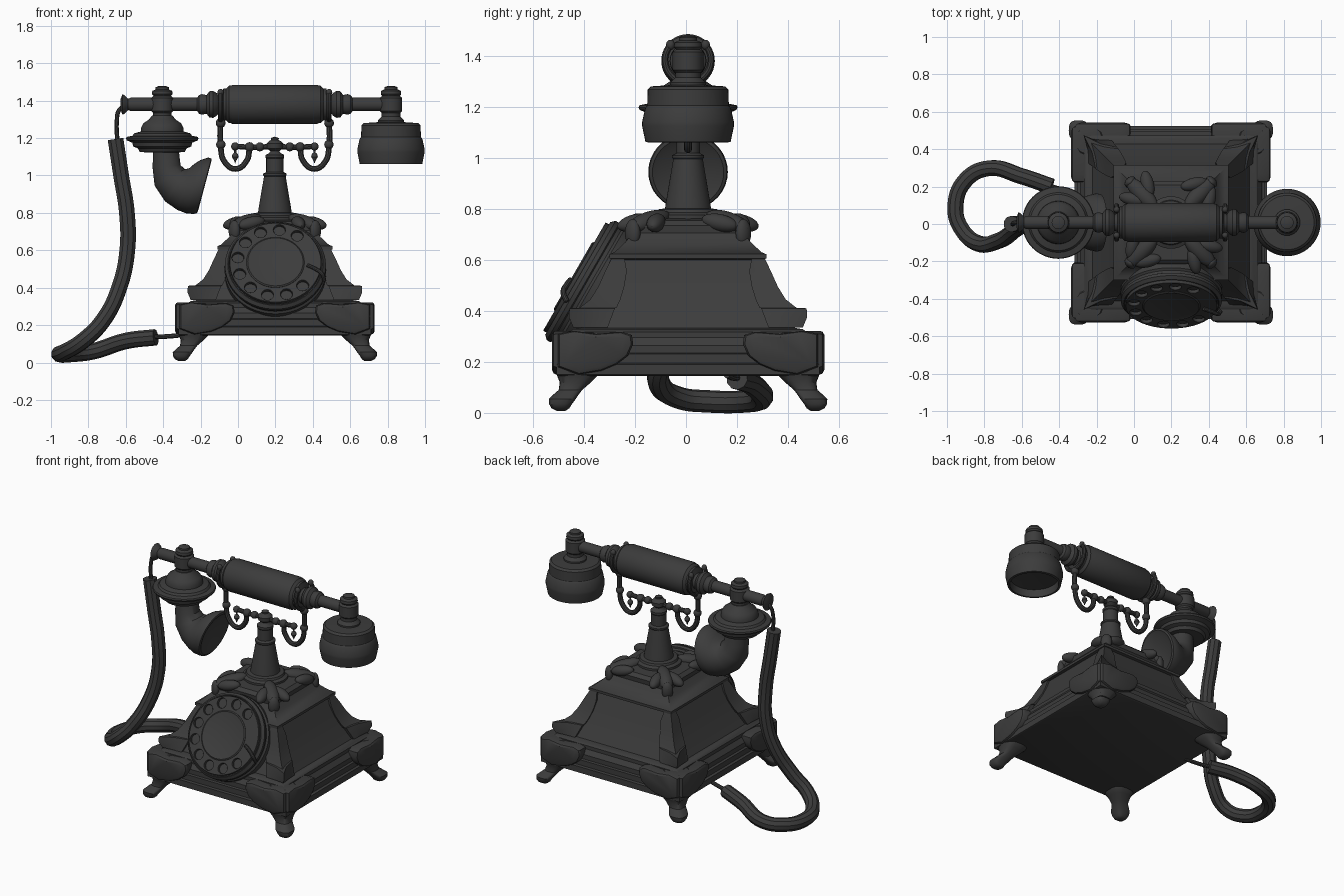
import bpy, bmesh
from math import sin, cos, pi, radians
from mathutils import Vector, Matrix

if "Cube" in bpy.data.objects:
    bpy.data.objects.remove(bpy.data.objects["Cube"])

CX, CY = 0.197, 0.008          # centre of the body in plan
CORNERS = [("front_left", -1, -1), ("front_right", 1, -1), ("back_left", -1, 1), ("back_right", 1, 1)]


def finish(name, bm):
    bmesh.ops.recalc_face_normals(bm, faces=bm.faces)
    me = bpy.data.meshes.new(name)
    bm.to_mesh(me)
    bm.free()
    ob = bpy.data.objects.new(name, me)
    bpy.context.collection.objects.link(ob)
    return ob


def loft(name, rings):
    """Skin a list of equal-length closed rings and cap both ends."""
    bm = bmesh.new()
    vs = [[bm.verts.new(p) for p in r] for r in rings]
    n = len(vs[0])
    for a, b in zip(vs, vs[1:]):
        for i in range(n):
            bm.faces.new((a[i], a[(i + 1) % n], b[(i + 1) % n], b[i]))
    bm.faces.new(vs[0])
    bm.faces.new(vs[-1])
    return finish(name, bm)


def circle(r, n):
    return [(r * cos(2 * pi * i / n), r * sin(2 * pi * i / n)) for i in range(n)]


def lathe(name, prof, loc, rot=(0, 0, 0), n=40):
    ob = loft(name, [[(x, y, z) for x, y in circle(max(r, 0.001), n)] for r, z in prof])
    ob.location, ob.rotation_euler = loc, rot
    return ob


def ball(name, loc, scale, rot=Matrix()):
    bm = bmesh.new()
    m = Matrix.Translation(loc) @ rot @ Matrix.Diagonal((*scale, 1))
    bmesh.ops.create_uvsphere(bm, u_segments=20, v_segments=12, radius=1, matrix=m)
    return finish(name, bm)


def tube(name, pts, r):
    cu = bpy.data.curves.new(name, 'CURVE')
    cu.dimensions, cu.bevel_depth, cu.bevel_resolution = '3D', r, 3
    cu.use_fill_caps, cu.resolution_u = True, 8
    sp = cu.splines.new('BEZIER')
    sp.bezier_points.add(len(pts) - 1)
    for b, p in zip(sp.bezier_points, pts):
        b.co = p
        b.handle_left_type = b.handle_right_type = 'AUTO'
    ob = bpy.data.objects.new(name, cu)
    bpy.context.collection.objects.link(ob)
    return ob


# Stepped plinth and concave pyramid body
body = [(.505, .145), (.515, .15), (.515, .19), (.5, .195), (.5, .23), (.487, .235), (.487, .265),
        (.465, .295), (.465, .318), (.45, .328), (.42, .333), (.382, .4), (.342, .48), (.308, .56),
        (.29, .6), (.307, .605), (.307, .622), (.288, .63), (.245, .67), (.218, .705), (.222, .735),
        (.2, .755), (.1, .765)]
loft("body", [[(CX + sx * h, CY + sy * h, z) for sx, sy in ((-1, -1), (1, -1), (1, 1), (-1, 1))]
              for h, z in body])

# Corner parts: feet, leaf panels, flared edge leaves, top acanthus
foot = [(.505, .37, .315), (.522, .35, .3), (.532, .33, .25), (.53, .335, .2), (.515, .35, .15),
        (.503, .38, .12), (.507, .415, .09), (.53, .43, .07), (.546, .44, .055), (.545, .455, .035),
        (.535, .465, .018), (.515, .48, .008)]
panel = [(.51, .31), (.45, .322), (.36, .31), (.26, .318), (.22, .305), (.215, .27), (.235, .225),
         (.28, .19), (.34, .165), (.43, .15), (.51, .18)]
edge = [(.298, .25, .285, .61), (.325, .24, .308, .555), (.352, .25, .33, .495), (.383, .265, .357, .445),
        (.425, .28, .38, .412), (.465, .287, .388, .41), (.467, .3, .405, .375), (.45, .315, .425, .335)]


def spow(v):
    return (abs(v) ** .7) * (1 if v > 0 else -1)


for cn, sx, sy in CORNERS:
    def P(u, v, z):
        return (CX + sx * u, CY + sy * v, z)
    loft(cn + "_foot", [[P((o + i) / 2 + (o - i) / 2 * spow(x), (o + i) / 2 + (o - i) / 2 * spow(y), z)
                         for x, y in circle(1, 24)] for o, i, z in foot])
    mu, mz = .37, .245
    for side in ("side", "face"):
        rings = [[(d, mu + (u - mu) * k, mz + (z - mz) * k) for u, z in panel]
                 for d, k in ((.46, 1), (.517, 1), (.527, .95), (.534, .8))]
        loft(f"{cn}_{side}_foot_leaf",
             [[P(d, u, z) if side == "side" else P(u, d, z) for d, u, z in r] for r in rings])
    rings = []
    for o, i, b, z in edge:
        f, k = b + .014, b - .04
        m = (o + i) / 2
        g = f + (o - f) * .3
        rings.append([P(*q, z) for q in ((o, o), (g, m), (f, i), (k, i), (k, k), (i, k), (i, f), (m, g))])
    loft(cn + "_edge_leaf", rings)
    d = Vector((sx, sy, 0)).normalized()
    frame = Matrix((d, (-d.y, d.x, 0), (0, 0, 1))).transposed().to_4x4()
    tilt = frame @ Matrix.Rotation(radians(14), 4, 'Y')
    ball(cn + "_top_leaf", P(.155, .155, .75), (.115, .045, .038), tilt)
    ball(cn + "_top_leaf_tip", P(.217, .217, .705), (.025, .035, .055), frame)
    for s in (-1, 1):
        lobe = tilt @ Matrix.Rotation(s * .55, 4, 'Z')
        ball(f"{cn}_top_leaf_lobe", P(.165 + s * .04, .165 - s * .04, .745), (.075, .035, .034), lobe)

# Pedestal column
lathe("pedestal", [(.14, .75), (.14, .775), (.12, .785), (.115, .798), (.09, .802), (.086, .83), (.058, .995),
                   (.062, 1.0), (.062, 1.01), (.046, 1.018), (.046, 1.09), (.05, 1.095), (.05, 1.11),
                   (.03, 1.12), (.024, 1.13), (.043, 1.145), (.045, 1.17), (.03, 1.185), (.02, 1.19),
                   (.022, 1.2), (0, 1.207)], (CX, CY, 0))

# Cradle arms, hooks, drops and forks
for nm, s in (("left", -1), ("right", 1)):
    def Q(x, z, y=0):
        return (CX + s * x, CY + y, z)
    tube(nm + "_cradle_arm", [Q(0, 1.158), Q(.1, 1.15), Q(.2, 1.155)], .015)
    tube(nm + "_cradle_hook", [Q(.135, 1.15), Q(.15, 1.08), Q(.21, 1.035), Q(.27, 1.075), Q(.29, 1.16),
                               Q(.29, 1.3)], .016)
    for x, z, r in ((.08, 1.153, .024), (.135, 1.152, .026), (.212, 1.155, .022), (.289, 1.165, .025),
                    (.29, 1.28, .026)):
        ball(nm + "_cradle_bead", Q(x, z), (r, r, r))
    lathe(nm + "_cradle_drop", [(0, 1.065), (.006, 1.08), (.018, 1.1), (.014, 1.115), (.006, 1.122),
                                (.006, 1.15)], Q(.212, 0), n=16)
    arc = [Q(.29, 1.385 + .09 * sin(a), .09 * cos(a))
           for a in [radians(-220 + 26 * i) for i in range(11)]]
    tube(nm + "_cradle_fork", arc, .013)
    for p in (arc[0], arc[-1]):
        ball(nm + "_fork_tip", p, (.017, .017, .02))

# Rotary dial, leaning back on the front slope
DL, DR = (.2, -.435, .533), (radians(60), 0, 0)
lathe("dial_housing", [(.26, -.13), (.27, -.12), (.272, -.075), (.262, -.065), (.262, -.05), (.27, -.045),
                       (.27, -.028), (.255, -.012), (.25, -.012), (.247, -.024), (0, -.024)], DL, DR, 64)
cu = bpy.data.curves.new("finger_wheel", 'CURVE')
cu.dimensions, cu.fill_mode, cu.extrude, cu.bevel_depth = '2D', 'BOTH', .008, .003
holes = [(.203 * cos(radians(55 + 29 * i)), .203 * sin(radians(55 + 29 * i)), .035, 24) for i in range(10)]
for hx, hy, r, n in [(0, 0, .242, 64)] + holes:
    sp = cu.splines.new('POLY')
    sp.points.add(n - 1)
    sp.use_cyclic_u = True
    for p, (x, y) in zip(sp.points, circle(r, n)):
        p.co = (hx + x, hy + y, 0, 1)
wheel = bpy.data.objects.new("finger_wheel", cu)
bpy.context.collection.objects.link(wheel)
wheel.rotation_euler = DR
wheel.location = Vector(DL) + Vector((0, -.866, .5)) * -.008
lathe("dial_centre", [(.155, -.01), (.155, .005), (.148, .01), (.14, .007), (0, .009)], DL, DR, 48)
stop = tube("finger_stop", [(.262, -.1, -.02), (.25, -.075, .01), (.215, -.045, .013), (.172, -.02, .01)], .011)
stop.location, stop.rotation_euler = DL, DR

# Handset bar: one half profile mirrored about the body centre
HZ = 1.38
half = [(.105, .0), (.105, .225), (.1, .235), (.1, .245), (.085, .26), (.085, .275), (.05, .285), (.045, .3),
        (.06, .31), (.072, .33), (.07, .35), (.05, .365), (.055, .39), (.05, .405), (.036, .415)]
left_end = [(0, -.826), (.03, -.824), (.055, -.815), (.05, -.805), (.03, -.785), (.036, -.77)]
bar = left_end + [(r, -x) for r, x in reversed(half)] + half[1:] + [(.036, .62)]
lathe("handset_bar", bar, (CX, CY, HZ), (0, pi / 2, 0))
post = [(.07, 1.27), (.07, 1.295), (.05, 1.315), (.05, 1.335), (.06, 1.345), (.06, 1.415), (.047, 1.425),
        (.055, 1.435), (.053, 1.452), (.035, 1.46), (.035, 1.472), (.02, 1.478)]
RX, LX = .818, -.405
lathe("earpiece_post", post, (RX, CY, 0))
lathe("mouthpiece_post", post, (LX, CY, 0))

# Hollow earpiece
lathe("earpiece", [(.07, 1.285), (.145, 1.28), (.158, 1.268), (.16, 1.205), (.168, 1.195), (.18, 1.14),
                   (.18, 1.125), (.167, 1.062), (.152, 1.06), (.148, 1.11), (0, 1.125)], (RX, CY, 0), n=48)

# Flanged mouthpiece mount and curved horn
lathe("mouthpiece_mount", [(.055, 1.32), (.07, 1.3), (.1, 1.28), (.113, 1.255), (.115, 1.235), (.15, 1.225),
                           (.16, 1.212), (.19, 1.206), (.194, 1.198), (.19, 1.188), (.16, 1.175),
                           (.155, 1.155), (.13, 1.145), (.12, 1.125), (0, 1.12)], (LX, CY, 0), n=48)
horn = [(-.385, 1.14, -90, .068), (-.382, 1.05, -86, .075), (-.365, .99, -62, .092), (-.325, .95, -36, .11),
        (-.28, .938, -20, .13), (-.24, .94, -15, .147), (-.2, .945, -15, .156), (-.182, .944, -15, .152),
        (-.178, .943, -15, .14), (-.19, .946, -15, .11), (-.205, .95, -15, .02)]
rings = []
for x, z, a, r in horn:
    a = radians(a)
    rings.append([(x - sin(a) * u, CY + v, z + cos(a) * u) for u, v in circle(r, 36)])
loft("mouthpiece_horn", rings)

# Cord with thin wire ends
cord = [(-.655, .0, 1.195), (-.625, 0, 1.0), (-.594, 0, .8), (-.592, 0, .6), (-.635, -.03, .4),
        (-.725, -.09, .22), (-.83, -.105, .115), (-.92, -.03, .06), (-.955, .09, .045), (-.9, .235, .045),
        (-.775, .298, .06), (-.6, .255, .115), (-.44, .2, .135)]
tube("cord", cord, .044)
tube("handset_wire", [(-.6, CY, 1.375), (-.635, CY, 1.35), (-.648, 0, 1.29), (-.645, 0, 1.18)], .012)
tube("base_wire", [(-.46, .205, .137), (-.37, .18, .14), (-.28, .16, .15)], .013)

# Dark finish and smooth shading
mat = bpy.data.materials.new("charcoal")
mat.diffuse_color = (.045, .045, .045, 1)
mat.use_nodes = True
mat.node_tree.nodes["Principled BSDF"].inputs["Base Color"].default_value = mat.diffuse_color
bpy.ops.object.select_all(action='SELECT')
bpy.context.view_layer.objects.active = wheel
bpy.ops.object.convert(target='MESH')
for ob in bpy.context.scene.objects:
    ob.data.materials.clear()
    ob.data.materials.append(mat)
    ob.select_set(True)
bpy.ops.object.shade_smooth_by_angle(angle=radians(35))
